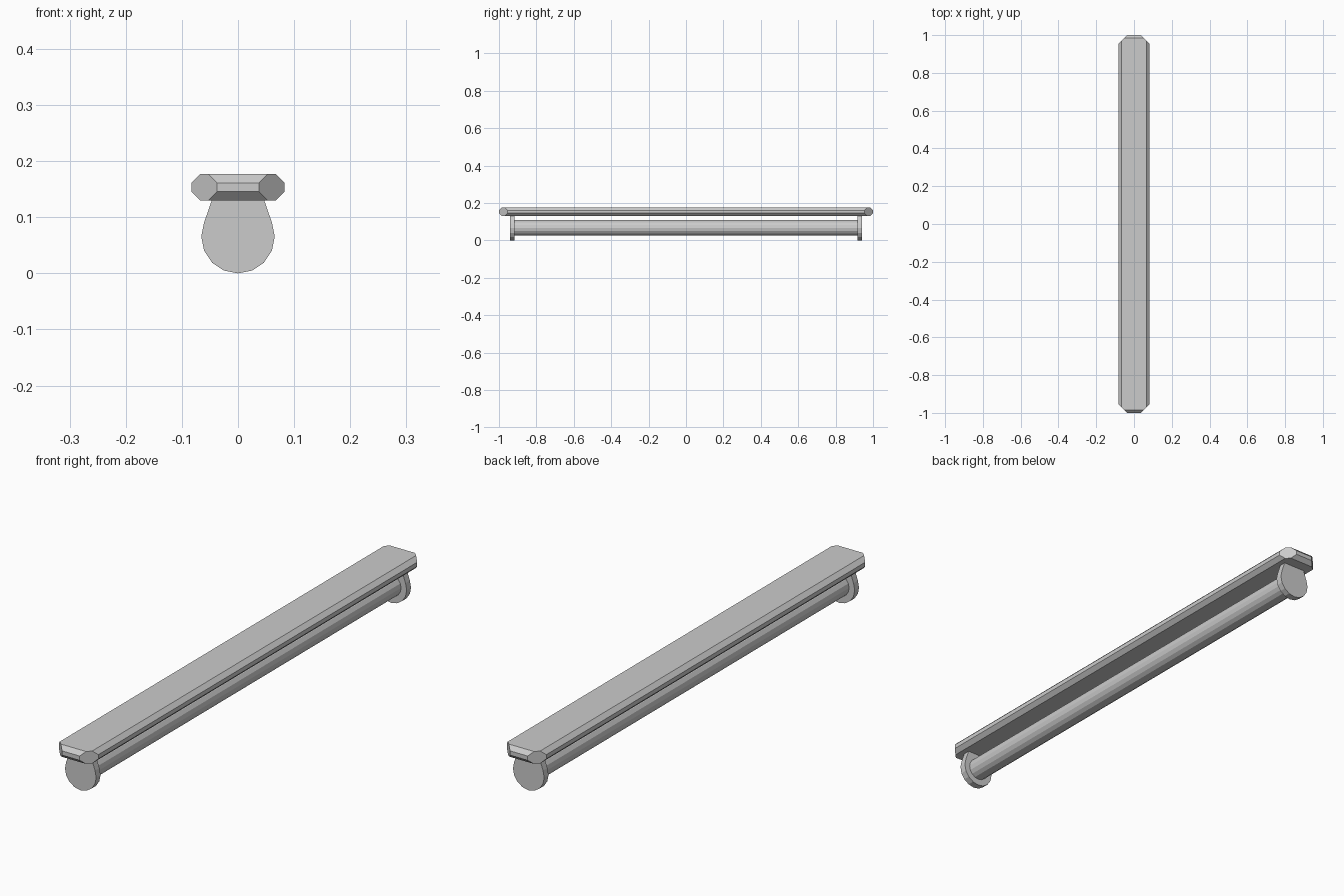
import bpy, bmesh, math

if "Cube" in bpy.data.objects:
    bpy.data.objects.remove(bpy.data.objects["Cube"])


def make_object(name, rings):
    """Loft equal-length vertex rings into a closed flat-shaded solid."""
    bm = bmesh.new()
    loops = [[bm.verts.new(p) for p in ring] for ring in rings]
    n = len(loops[0])
    for a, b in zip(loops, loops[1:]):
        for i in range(n):
            j = (i + 1) % n
            bm.faces.new((a[i], a[j], b[j], b[i]))
    bm.faces.new(loops[0])
    bm.faces.new(loops[-1])
    bmesh.ops.recalc_face_normals(bm, faces=bm.faces)
    mesh = bpy.data.meshes.new(name)
    bm.to_mesh(mesh)
    bm.free()
    obj = bpy.data.objects.new(name, mesh)
    bpy.context.collection.objects.link(obj)
    return obj


def extrude_y(name, profile, y0, y1):
    return make_object(name, [[(x, y, z) for x, z in profile] for y in (y0, y1)])


def circle(r, zc, sides=16):
    return [(r * math.cos(math.tau * i / sides), zc + r * math.sin(math.tau * i / sides))
            for i in range(sides)]


# Top plate: chamfered corners plus bevelled upper and lower edges
def plate_ring(z, x1, y1, x2, y2):
    return [(x1, y1, z), (x2, y2, z), (-x2, y2, z), (-x1, y1, z),
            (-x1, -y1, z), (-x2, -y2, z), (x2, -y2, z), (x1, -y1, z)]


inner = (0.0675, 0.9695, 0.0525, 0.9845)
outer = (0.083, 0.954, 0.037, 1.0)
make_object("top_plate", [plate_ring(0.130, *inner), plate_ring(0.1455, *outer),
                          plate_ring(0.1615, *outer), plate_ring(0.177, *inner)])

# End brackets: round below, drawn up to meet the plate
R = 0.0655
bracket = [(R * math.cos(a), R + R * math.sin(a))
           for a in (math.tau * i / 16 for i in range(-9, 2))]
bracket += [(0.0465, 0.131), (-0.0465, 0.131)]
for name, s in (("front_bracket", -1), ("back_bracket", 1)):
    extrude_y(name, bracket, s * 0.916, s * 0.942)

# Long roller between the brackets
extrude_y("roller", circle(0.042, 0.0675), -0.917, 0.917)
